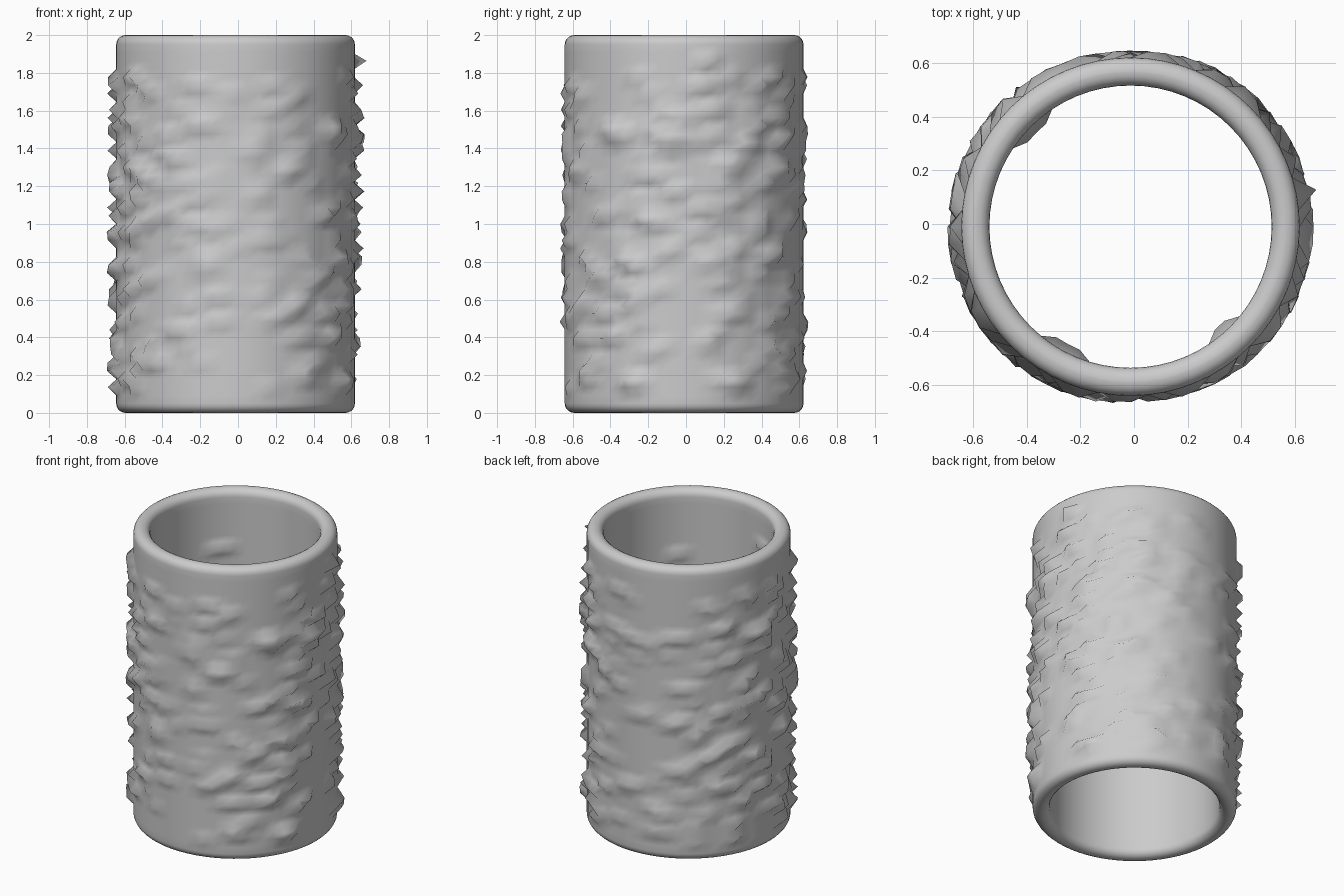
import bpy, bmesh, math, random

if "Cube" in bpy.data.objects:
    bpy.data.objects.remove(bpy.data.objects["Cube"])

random.seed(7)
SEG, ROWS = 64, 44
CX, CY = -0.013, -0.01
R_OUT, R_IN, H, FIL = 0.632, 0.527, 2.0, 0.05


def corner(r, z, a0):
    # quarter-round rim points
    return [(r + FIL * math.cos(math.radians(a0 + a)),
             z + FIL * math.sin(math.radians(a0 + a))) for a in range(0, 91, 18)]


# closed wall section: outer wall, top rim, inner wall, bottom rim
z0, z1 = FIL, H - FIL
zs = [z0 + (z1 - z0) * i / ROWS for i in range(1, ROWS)]
profile = [(R_OUT, z) for z in zs]
profile += corner(R_OUT - FIL, z1, 0) + corner(R_IN + FIL, z1, 90)
inner_start = len(profile)
profile += [(R_IN, z) for z in reversed(zs)]
profile += corner(R_IN + FIL, z0, 180) + corner(R_OUT - FIL, z0, 270)

# bark bumps: short runs along each row, denser at the sides than at the front
offset = {}
for row in range(1, ROWS - 4):
    s = random.randrange(4)
    while s < SEG:
        a = 2 * math.pi * s / SEG
        side = abs(math.cos(a))
        if random.random() < 0.10 + 0.10 * side:
            height = 0.022 + 0.026 * side
            for k in range(random.choice((1, 1, 1, 2, 2, 3))):
                offset[(row, (s + k) % SEG)] = height * random.uniform(0.8, 1.1)
            s += 3
        s += 1
# tallest bump on the right, and a few stray bumps inside
offset[(41, 2)] = 0.075
for z, deg, n in ((1.78, 237, 3), (1.6, 310, 2), (1.62, 130, 3)):
    row = inner_start + ROWS - 1 - round(z / H * ROWS)
    for k in range(n):
        offset[(row, round(deg / 360 * SEG) + k)] = -0.03

# revolve the section with the bumps applied
bm = bmesh.new()
rings = []
for i, (r, z) in enumerate(profile):
    ring = []
    for s in range(SEG):
        a = 2 * math.pi * s / SEG
        rr = r + offset.get((i, s), 0.0)
        ring.append(bm.verts.new((CX + rr * math.cos(a), CY + rr * math.sin(a), z)))
    rings.append(ring)
for i in range(len(rings)):
    lo, hi = rings[i], rings[(i + 1) % len(rings)]
    for s in range(SEG):
        t = (s + 1) % SEG
        bm.faces.new((lo[s], lo[t], hi[t], hi[s]))
bmesh.ops.remove_doubles(bm, verts=bm.verts, dist=1e-5)
bmesh.ops.recalc_face_normals(bm, faces=bm.faces)
for f in bm.faces:
    f.smooth = True
mesh = bpy.data.meshes.new("rough_tube")
bm.to_mesh(mesh)
bm.free()
tube = bpy.data.objects.new("rough_tube", mesh)
bpy.context.collection.objects.link(tube)
